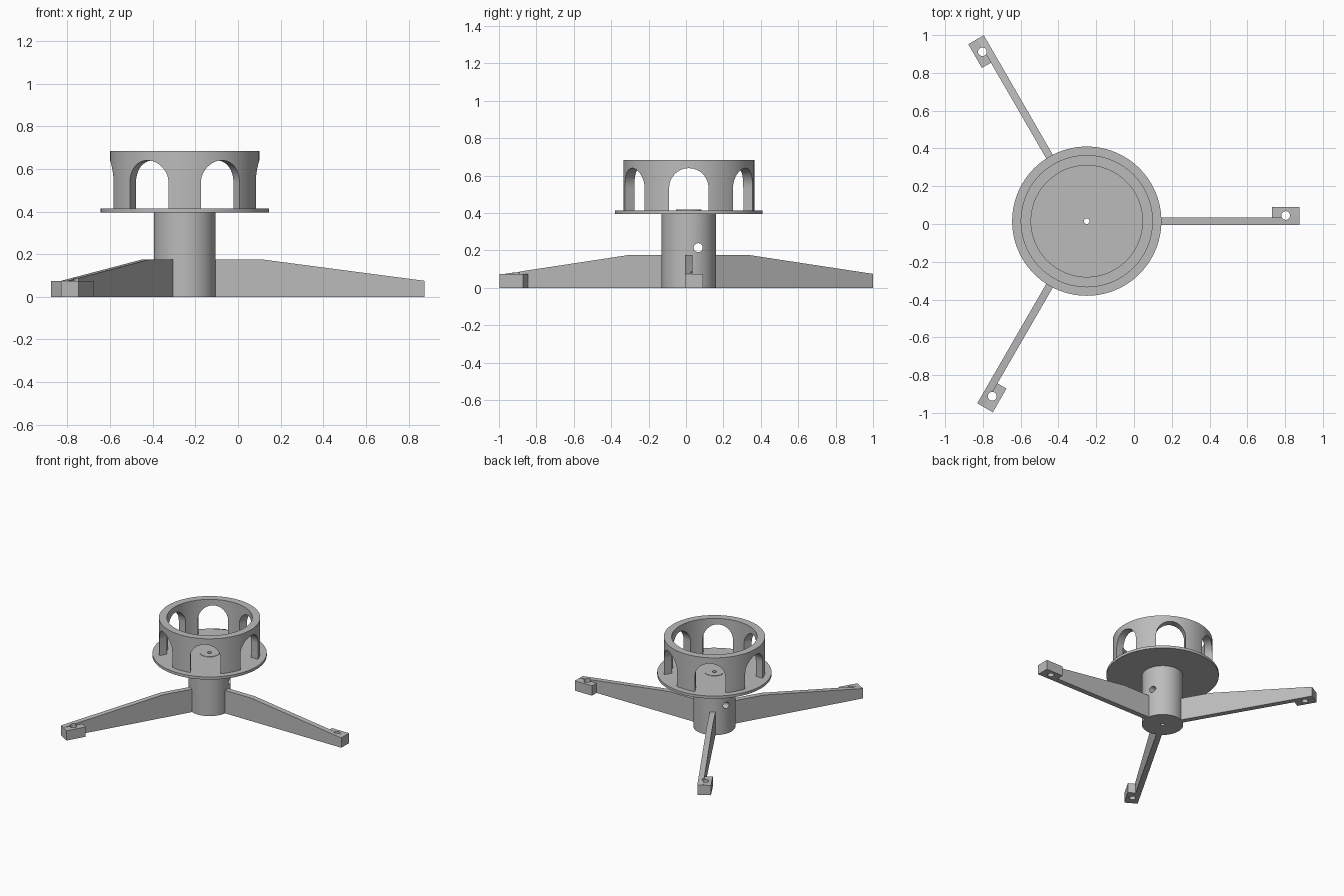
import bpy, bmesh
from math import radians, pi, sin, cos
from mathutils import Matrix, Vector

if "Cube" in bpy.data.objects:
    bpy.data.objects.remove(bpy.data.objects["Cube"], do_unlink=True)

AXIS = Vector((-0.25, 0.015, 0))
grey = bpy.data.materials.new("plain grey")
grey.use_nodes = True
grey.diffuse_color = (0.5, 0.5, 0.5, 1)
grey.node_tree.nodes["Principled BSDF"].inputs["Base Color"].default_value = (0.5, 0.5, 0.5, 1)


def make(name, bm):
    bmesh.ops.recalc_face_normals(bm, faces=bm.faces)
    mesh = bpy.data.meshes.new(name)
    bm.to_mesh(mesh)
    bm.free()
    mesh.materials.append(grey)
    ob = bpy.data.objects.new(name, mesh)
    bpy.context.collection.objects.link(ob)
    return ob


def prism(name, points, depth):
    """Closed outline of 3D points, extruded along a vector."""
    bm = bmesh.new()
    face = bm.faces.new([bm.verts.new(p) for p in points])
    out = bmesh.ops.extrude_face_region(bm, geom=[face])
    bmesh.ops.translate(bm, vec=depth,
                        verts=[v for v in out["geom"] if isinstance(v, bmesh.types.BMVert)])
    return make(name, bm)


def cylinder(name, radius, z0, z1, x=0, y=0, sides=96):
    ring = [(x + radius * cos(2 * pi * i / sides), y + radius * sin(2 * pi * i / sides), z0)
            for i in range(sides)]
    return prism(name, ring, (0, 0, z1 - z0))


def combine(ob, tool, operation="DIFFERENCE"):
    """Apply a boolean and discard the helper."""
    mod = ob.modifiers.new("bool", "BOOLEAN")
    mod.operation, mod.solver, mod.object = operation, "EXACT", tool
    bpy.ops.object.select_all(action="DESELECT")
    bpy.context.view_layer.objects.active = ob
    ob.select_set(True)
    bpy.ops.object.modifier_apply(modifier=mod.name)
    bpy.data.objects.remove(tool, do_unlink=True)


def finish(ob, angle=0):
    """Turn about the central axis, move into place and shade."""
    ob.data.transform(Matrix.Translation(AXIS) @ Matrix.Rotation(radians(angle), 4, "Z"))
    bpy.ops.object.select_all(action="DESELECT")
    bpy.context.view_layer.objects.active = ob
    ob.select_set(True)
    bpy.ops.object.shade_smooth_by_angle(angle=radians(30))


def bore():
    return cylinder("bore", 0.015, -0.1, 0.6, sides=24)


# Column with a centre bore and an off-centre cross hole
column = cylinder("column", 0.145, 0, 0.4)
combine(column, bore())
cross = [(-0.3, 0.05 + 0.024 * cos(2 * pi * i / 32), 0.215 + 0.024 * sin(2 * pi * i / 32))
         for i in range(32)]
combine(column, prism("cross_hole", cross, (0.6, 0, 0)))
finish(column)

# Flange plate and the small centre boss on it
flange = cylinder("flange", 0.395, 0.395, 0.415)
combine(flange, bore())
finish(flange)
boss = cylinder("centre_boss", 0.068, 0.41, 0.418, sides=48)
combine(boss, bore())
finish(boss)

# Cup wall with six round-topped arches
wall = cylinder("cup_wall", 0.35, 0.415, 0.685)
combine(wall, cylinder("cup_inside", 0.295, 0.3, 0.8))
arch = [(0.2, -0.105, 0.4), (0.2, 0.105, 0.4)]
arch += [(0.2, 0.105 * cos(pi * i / 24), 0.535 + 0.105 * sin(pi * i / 24)) for i in range(25)]
for k in range(6):
    cutter = prism("arch_cutter", arch, (0.3, 0, 0))
    cutter.data.transform(Matrix.Rotation(radians(60 * k), 4, "Z"))
    combine(wall, cutter)
finish(wall)

# Three tapering legs, each with a drilled foot pad on one side
profile = [(0.1, 0), (1.125, 0), (1.125, 0.075), (0.365, 0.175), (0.1, 0.175)]
pad = [(0.98, 0, 0), (1.125, 0, 0), (1.125, 0.075, 0), (0.98, 0.075, 0)]
for k in range(3):
    leg = prism("leg_%d" % (k + 1), [(x, -0.02, z) for x, z in profile], (0, 0.04, 0))
    combine(leg, prism("foot_pad", pad, (0, 0, 0.075)), "UNION")
    combine(leg, cylinder("foot_hole", 0.023, -0.1, 0.3, 1.053, 0.03, 32))
    finish(leg, 120 * k)
